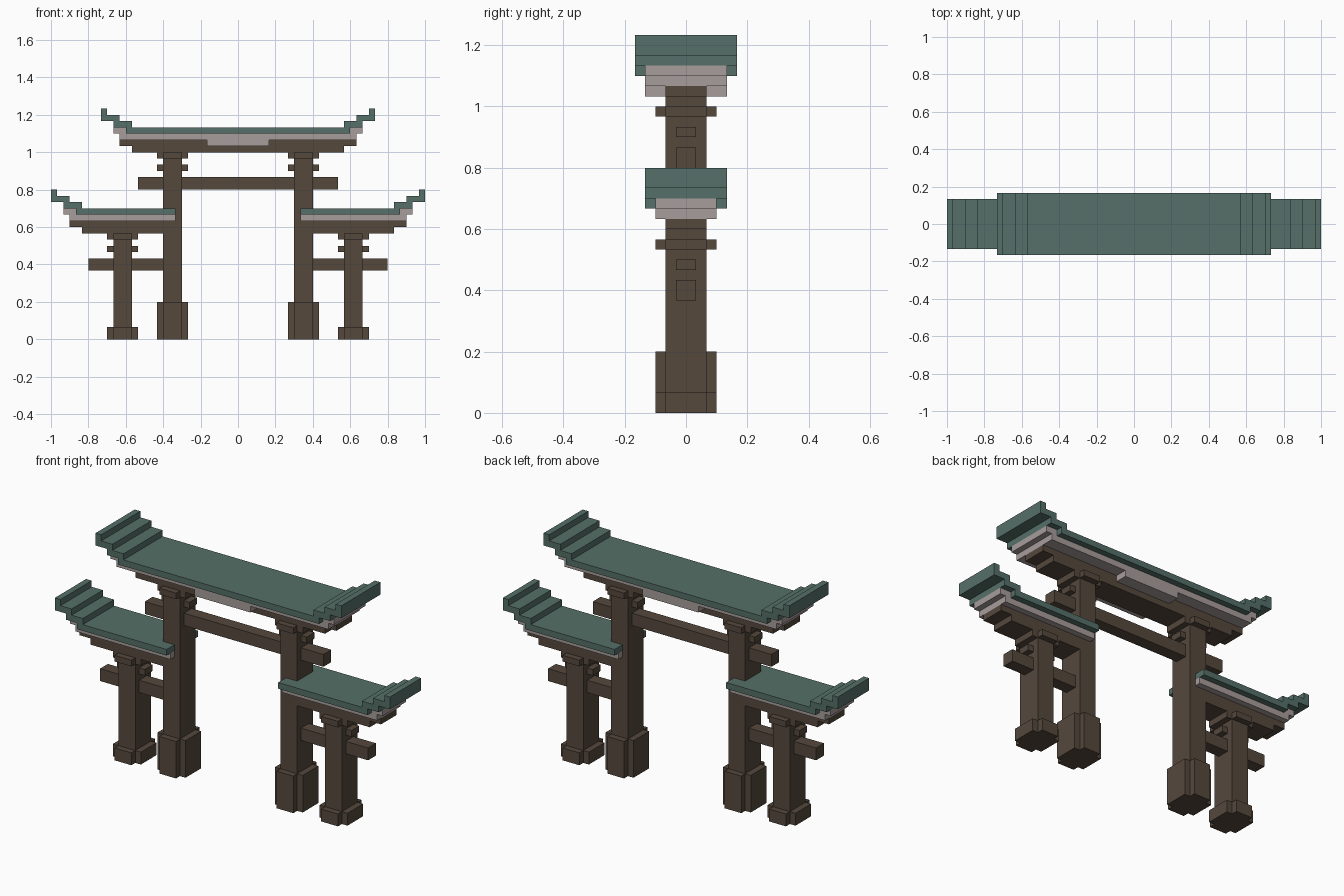
import bpy
import bmesh
from mathutils import Vector

U = 1 / 30  # one block of the grid the gate is built on

cube = bpy.data.objects.get("Cube")
if cube:
    bpy.data.objects.remove(cube, do_unlink=True)


def make_material(name, rgb):
    mat = bpy.data.materials.new(name)
    mat.use_nodes = True
    mat.diffuse_color = (*rgb, 1)
    mat.node_tree.nodes["Principled BSDF"].inputs["Base Color"].default_value = (*rgb, 1)
    return mat


WOOD = make_material("dark_wood", (0.09, 0.065, 0.046))
TRIM = make_material("pale_trim", (0.39, 0.34, 0.33))
TILE = make_material("green_roof", (0.092, 0.16, 0.14))


def prism(name, points, start, end, axis, mat):
    """Extrude an outline in blocks: (x, z) along y, or (x, y) along z."""
    bm = bmesh.new()
    place = (lambda a, b: (a, start, b)) if axis == "y" else (lambda a, b: (a, b, start))
    face = bm.faces.new([bm.verts.new(Vector(place(a, b)) * U) for a, b in points])
    move = Vector((0, 1, 0) if axis == "y" else (0, 0, 1)) * (end - start) * U
    new = bmesh.ops.extrude_face_region(bm, geom=[face], use_keep_orig=True)["geom"]
    bmesh.ops.translate(bm, vec=move, verts=[v for v in new if isinstance(v, bmesh.types.BMVert)])
    bmesh.ops.recalc_face_normals(bm, faces=bm.faces)
    mesh = bpy.data.meshes.new(name)
    bm.to_mesh(mesh)
    bm.free()
    mesh.materials.append(mat)
    obj = bpy.data.objects.new(name, mesh)
    bpy.context.collection.objects.link(obj)
    return obj


def box(name, x0, x1, half_depth, z0, z1, mat=WOOD):
    prism(name, [(x0, z0), (x1, z0), (x1, z1), (x0, z1)], -half_depth, half_depth, "y", mat)


def notched_block(name, cx, z0, z1):
    """Block with its four corners cut away, around a post."""
    quarter = [(2.5, 0), (2.5, 2), (1.5, 2), (1.5, 3)]
    right = [(x, -y) for x, y in reversed(quarter[1:])] + quarter[1:]
    left = [(-x, y) for x, y in reversed(right)]
    prism(name, [(cx + x, y) for x, y in right + left], z0, z1, "z", WOOD)


def post(side, label, cx, foot, top):
    """Post with its foot, bracket and cap."""
    name = f"{side}_{label}"
    box(name + "_post", cx - 1.5, cx + 1.5, 2, 0, top)
    notched_block(name + "_foot", cx, 0, foot)
    box(name + "_bracket", cx - 2.5, cx + 2.5, 1, top - 3, top - 2)
    notched_block(name + "_cap", cx, top - 1, top)


# Stepped end outlines, measured from the roof end and the underside of the tiles
BEAM_END = [(0, -3), (0, -2), (2, -2), (2, -1)]
TRIM_END = [(2, -1), (2, 0), (3, 0), (3, 1), (1, 1), (1, 0)]
TILE_END = [(1, 0), (1, 1), (3, 1), (3, 2), (5, 2), (5, 4),
            (4, 4), (4, 3), (2, 3), (2, 2), (0, 2), (0, 1)]


def roof_layer(name, outline, end, base, half_depth, mat, sign=0, inner=0):
    """Layer with two stepped ends, or one stepped end when a sign is given."""
    pts = [(end + x, base + z) for x, z in outline]
    if sign:
        pts += [(inner, pts[-1][1]), (inner, pts[0][1])]
        pts = [(sign * x, z) for x, z in pts]
    else:
        pts += [(-x, z) for x, z in reversed(pts)]
    prism(name, pts, -half_depth, half_depth, "y", mat)


# Main roof and tie beam
roof_layer("main_top_beam", BEAM_END, 17, 33, 2, WOOD)
roof_layer("main_roof_trim", TRIM_END, 17, 33, 4, TRIM)
roof_layer("main_roof", TILE_END, 17, 33, 5, TILE)
box("main_centre_trim", -5, 5, 4, 31, 32, TRIM)
box("main_tie_beam", -16, 16, 1, 24, 26)

# Posts and side wings
for side, sign in (("left", 1), ("right", -1)):
    post(side, "main", sign * 10.5, 6, 30)
    post(side, "wing", sign * 18.5, 2, 17)
    box(f"{side}_wing_tie_beam", *sorted((sign * 11, sign * 24)), 1, 11, 13)
    roof_layer(f"{side}_wing_top_beam", BEAM_END, 25, 20, 2, WOOD, sign, 12)
    roof_layer(f"{side}_wing_roof_trim", TRIM_END, 25, 20, 3, TRIM, sign, 10)
    roof_layer(f"{side}_wing_roof", TILE_END, 25, 20, 4, TILE, sign, 10)
